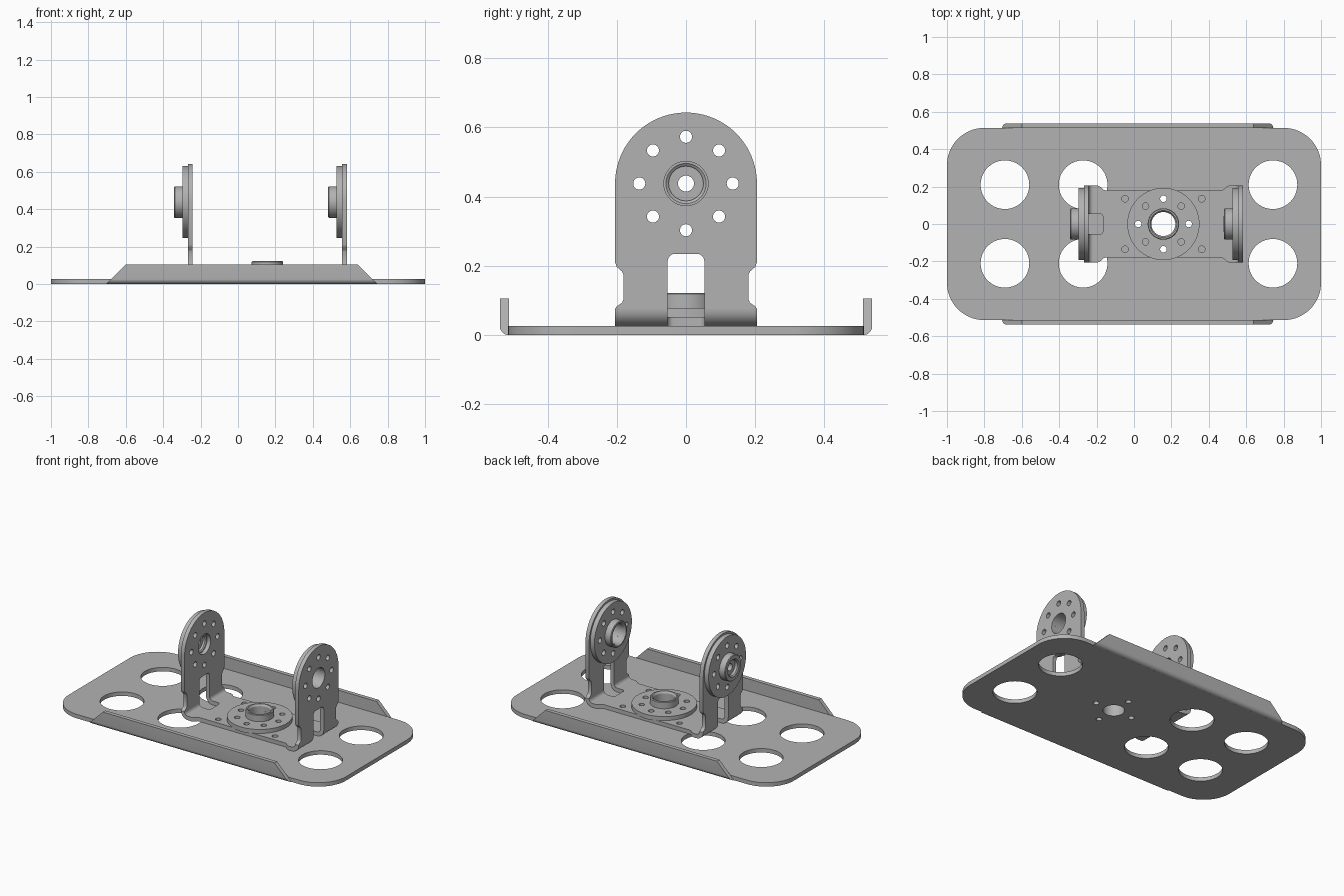
import bpy, bmesh
from math import sin, cos, pi, radians
from mathutils import Matrix, Vector

if "Cube" in bpy.data.objects:
    bpy.data.objects.remove(bpy.data.objects["Cube"], do_unlink=True)

steel = bpy.data.materials.new("plain_grey_metal")
steel.use_nodes = True
GREY = (0.45, 0.45, 0.45, 1)
steel.diffuse_color = GREY
steel.node_tree.nodes["Principled BSDF"].inputs["Base Color"].default_value = GREY

MID = 0.157        # bracket centre along x
T = 0.026          # sheet thickness
AXIS = 0.438       # height of the pivot axis
BEND = 0.05        # outer bend radius
HALF = 0.425       # half the bracket length


def arc(cx, cy, r, a0, a1, n=10):
    return [(cx + r * cos(radians(a0 + (a1 - a0) * i / n)),
             cy + r * sin(radians(a0 + (a1 - a0) * i / n))) for i in range(n + 1)]


def circle(cx, cy, r, n=48):
    return arc(cx, cy, r, 0, 360, n)[:-1]


def bolt_circle(cx, cy, start=0, step=45, hole=0.0175, r=0.135):
    return [circle(cx + r * cos(radians(a)), cy + r * sin(radians(a)), hole, 24)
            for a in range(start, 360, step)]


def axes(u, v, w, origin):
    m = Matrix((u, v, w)).transposed().to_4x4()
    m.translation = Vector(origin)
    return m


def finish(name, mesh):
    bm = bmesh.new()
    bm.from_mesh(mesh)
    bmesh.ops.remove_doubles(bm, verts=bm.verts, dist=0.0001)
    bmesh.ops.recalc_face_normals(bm, faces=bm.faces)
    bm.to_mesh(mesh)
    bm.free()
    mesh.materials.clear()
    mesh.materials.append(steel)
    ob = bpy.data.objects.new(name, mesh)
    bpy.context.collection.objects.link(ob)
    bpy.ops.object.select_all(action='DESELECT')
    bpy.context.view_layer.objects.active = ob
    ob.select_set(True)
    bpy.ops.object.shade_smooth_by_angle(angle=radians(30))
    return ob


def slab(name, loops, depth, matrix):
    """Extrude an outline with holes from local z = 0 to depth."""
    curve = bpy.data.curves.new(name, 'CURVE')
    curve.dimensions = '2D'
    curve.fill_mode = 'BOTH'
    curve.extrude = depth / 2
    for loop in loops:
        s = curve.splines.new('POLY')
        s.points.add(len(loop) - 1)
        for p, (x, y) in zip(s.points, loop):
            p.co = (x, y, 0, 1)
        s.use_cyclic_u = True
    tmp = bpy.data.objects.new(name + "_outline", curve)
    bpy.context.collection.objects.link(tmp)
    bpy.context.view_layer.update()
    graph = bpy.context.evaluated_depsgraph_get()
    mesh = bpy.data.meshes.new_from_object(tmp.evaluated_get(graph))
    bpy.data.objects.remove(tmp, do_unlink=True)
    mesh.transform(matrix @ Matrix.Translation((0, 0, depth / 2)))
    return finish(name, mesh)


def lathe(name, profile, matrix, n=64):
    """Revolve a closed radius/height profile around local z."""
    k = len(profile)
    verts = [(r * cos(2 * pi * i / n), r * sin(2 * pi * i / n), z)
             for i in range(n) for r, z in profile]
    faces = [(i * k + j, (i + 1) % n * k + j, (i + 1) % n * k + (j + 1) % k, i * k + (j + 1) % k)
             for i in range(n) for j in range(k)]
    mesh = bpy.data.meshes.new(name)
    mesh.from_pydata(verts, [], faces)
    mesh.transform(matrix)
    return finish(name, mesh)


X, Y, Z = Vector((1, 0, 0)), Vector((0, 1, 0)), Vector((0, 0, 1))

# Ground plate: rounded rectangle with lightening holes and centre fixings
outline = []
for sx, sy, a in ((1, 1, 0), (-1, 1, 90), (-1, -1, 180), (1, -1, 270)):
    outline += arc(sx * 0.8, sy * 0.314, 0.2, a, a + 90, 16)
holes = [circle(x, y, 0.13, 64) for x in (-0.69, -0.272, 0.743) for y in (-0.21, 0.21)]
holes += [circle(MID, 0, 0.064)] + bolt_circle(MID, 0, 0, 90)
slab("ground_plate", [outline] + holes, T, Matrix())

# Side flanges: bent-up lips with sloping ends
lip = arc(0.512, T, T, -90, 0) + [(0.538, 0.105), (0.512, 0.105)]
for name, s in (("front_flange", -1), ("back_flange", 1)):
    ob = slab(name, [[(s * y, z) for y, z in lip]], 1.45, axes(Y, Z, X, (-0.705, 0, 0)))
    for v in ob.data.vertices:
        v.co.x += v.co.z if v.co.x < 0 else -v.co.z

# Bracket base: flared ends, each with a rounded slot
end = HALF - BEND
quarter = [(end, 0.205), (0.35, 0.205), (0.335, 0.198), (0.322, 0.184), (0.31, 0.18)]
slot = [(end, -0.055)] + arc(0.342, -0.035, 0.02, 270, 180, 6) + \
    arc(0.342, 0.035, 0.02, 180, 90, 6) + [(end, 0.055)]
half = slot + quarter
base = half + [(-x, y) for x, y in reversed(quarter)] + \
    [(-x, y) for x, y in reversed(slot)] + \
    [(-x, -y) for x, y in quarter] + [(x, -y) for x, y in reversed(quarter)]
holes = [circle(0, 0, 0.064)] + bolt_circle(0, 0)
holes += [circle(x, y, 0.0175, 24) for x in (-0.205, 0.205) for y in (-0.135, 0.135)]
slab("bracket_base", [base] + holes, T, Matrix.Translation((MID, 0, T)))

# Bracket arms: round top, waisted sides, arched slot
bottom = T + BEND
side = [(0.205, 0.21), (0.2, 0.197), (0.185, 0.184), (0.18, 0.174),
        (0.18, 0.104), (0.185, 0.093), (0.2, 0.083), (0.205, bottom)]
arm = arc(0, AXIS, 0.205, 180, 0, 48) + side + [(0.053, bottom)] + \
    arc(0.031, 0.213, 0.022, 0, 90, 6) + arc(-0.031, 0.213, 0.022, 90, 180, 6) + \
    [(-0.053, bottom)] + [(-y, z) for y, z in reversed(side)]
arm_loops = [arm, circle(0, AXIS, 0.064)] + bolt_circle(0, AXIS)
for name, s in (("right", -1), ("left", 1)):
    x0 = MID + s * HALF - (T if s > 0 else 0)
    slab(name + "_arm", arm_loops, T, axes(Y, Z, X, (x0, 0, 0)))
    # Two bent corners join each arm to the base
    cx = MID + s * end
    bend = arc(0, bottom, BEND, -90, 0, 12) + arc(0, bottom, BEND - T, 0, -90, 12)
    bend = [(cx + s * x, z) for x, z in bend]
    for tag, y in (("front", -0.053), ("back", 0.205)):
        slab(f"{name}_arm_{tag}_bend", [bend], 0.152, axes(X, Z, -Y, (0, y, 0)))

# Hubs: drilled disc with a raised boss
RIM, TOP = 0.03, 0.074


def hub(name, matrix, boss):
    slab(name + "_disc", [circle(0, 0, 0.193, 64), circle(0, 0, 0.064)] + bolt_circle(0, 0),
         RIM, matrix)
    lathe(name + "_boss", boss, matrix)


open_boss = [(0.064, 0), (0.066, 0), (0.084, RIM), (0.084, TOP - 0.004), (0.08, TOP),
             (0.072, TOP), (0.064, TOP - 0.012)]
drive_boss = [(0.066, 0), (0.084, RIM), (0.084, TOP - 0.004), (0.08, TOP), (0.058, TOP),
              (0.05, TOP - 0.006), (0.05, 0.05), (0.023, 0.05), (0.023, 0.02),
              (0.05, 0.02), (0.05, 0.006), (0.058, 0)]
turn = Matrix.Rotation(-pi / 2, 4, 'Y')
hub("centre_hub", Matrix.Translation((MID, 0, 2 * T - 0.004)), open_boss)
hub("left_hub", Matrix.Translation((MID + HALF - T, 0, AXIS)) @ turn, open_boss)
hub("right_hub", Matrix.Translation((MID - HALF, 0, AXIS)) @ turn, drive_boss)
